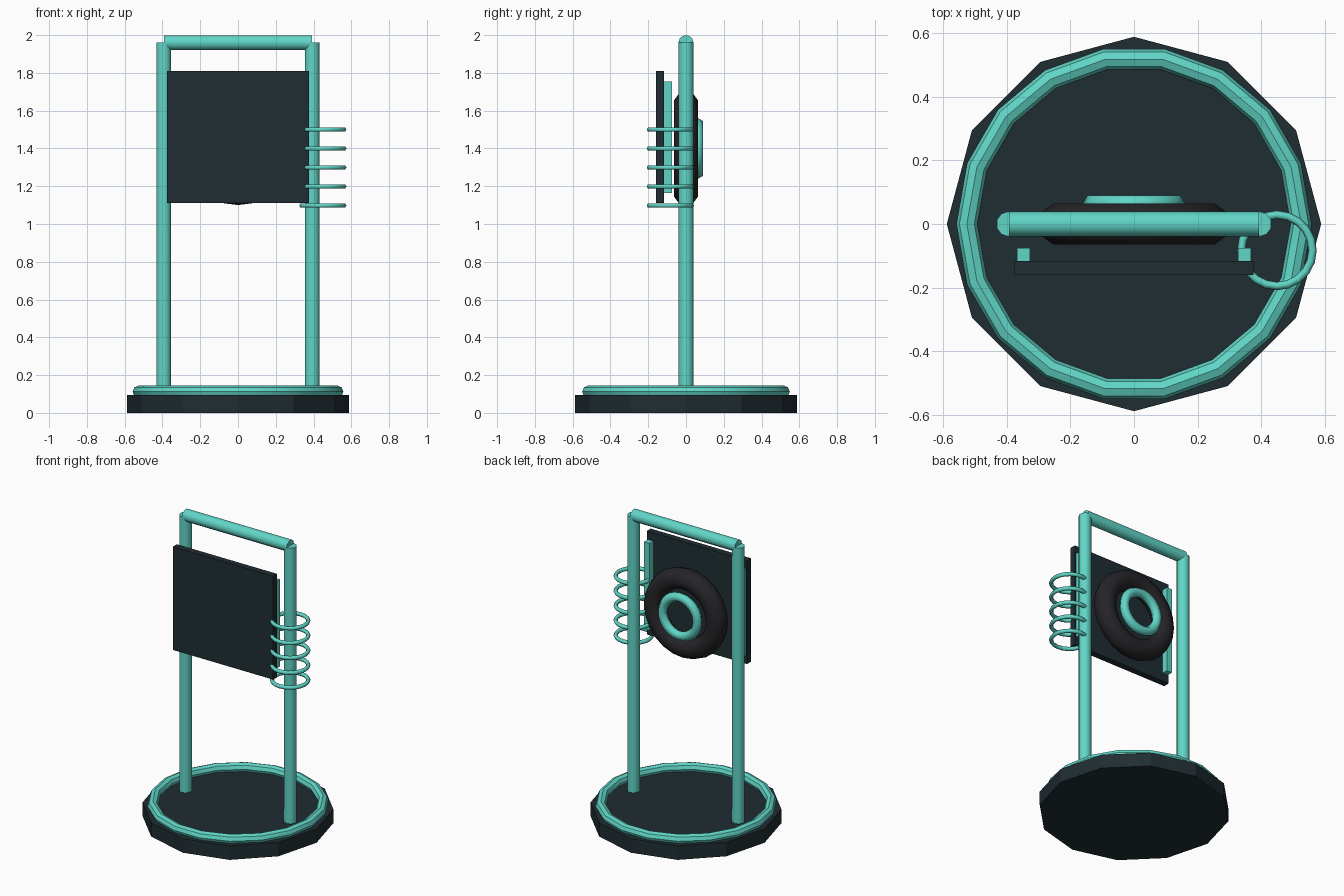
import bpy
from math import radians

if "Cube" in bpy.data.objects:
    bpy.data.objects.remove(bpy.data.objects["Cube"])


def material(name, rgb):
    m = bpy.data.materials.new(name)
    m.diffuse_color = (*rgb, 1)
    m.use_nodes = True
    m.node_tree.nodes["Principled BSDF"].inputs["Base Color"].default_value = m.diffuse_color
    return m


TEAL = material("teal", (0.12, 0.67, 0.57))
DARK = material("dark_slate", (0.014, 0.026, 0.032))
RUBBER = material("rubber", (0.018, 0.018, 0.021))


def finish(name, mat, smooth=None):
    ob = bpy.context.object
    ob.name = name
    ob.data.materials.append(mat)
    if smooth:
        bpy.ops.object.shade_smooth_by_angle(angle=radians(smooth))
    return ob


def box(name, lo, hi, mat):
    bpy.ops.mesh.primitive_cube_add(size=1, location=[(a + b) / 2 for a, b in zip(lo, hi)])
    bpy.context.object.scale = [b - a for a, b in zip(lo, hi)]
    bpy.ops.object.transform_apply(location=False, rotation=False, scale=True)
    return finish(name, mat)


def rod(name, loc, r, length, sides, mat, rot=(0, 0, 0), smooth=None):
    bpy.ops.mesh.primitive_cylinder_add(vertices=sides, radius=r, depth=length,
                                        location=loc, rotation=rot)
    return finish(name, mat, smooth)


def ring(name, loc, major, minor, segs, sides, mat, rot=(0, 0, 0), smooth=40):
    bpy.ops.mesh.primitive_torus_add(location=loc, rotation=rot, major_radius=major,
                                     minor_radius=minor, major_segments=segs,
                                     minor_segments=sides)
    return finish(name, mat, smooth)


FACING = (radians(90), 0, 0)

# Base plate and its trim ring
rod("base_plate", (0, 0, 0.047), 0.588, 0.094, 12, DARK)
ring("base_trim_ring", (0, 0, 0.112), 0.525, 0.033, 18, 8, TEAL)

# Frame: two posts and a top bar
for side, s in (("left", -1), ("right", 1)):
    rod(side + "_post", (s * 0.393, 0, 1.027), 0.04, 1.87, 10, TEAL, smooth=40)
rod("top_bar", (0, 0, 1.96), 0.04, 0.784, 10, TEAL, (0, radians(90), 0), 40)

# Front panel with two rear strips
box("front_panel", (-0.376, -0.16, 1.11), (0.376, -0.117, 1.81), DARK)
for side, s in (("left", -1), ("right", 1)):
    x = s * 0.347
    box(side + "_panel_strip", (x - 0.02, -0.117, 1.165), (x + 0.02, -0.075, 1.755), TEAL)

# Tyre-like ring and inner hub ring on the back
ring("rubber_ring", (0, 0, 1.4), 0.232, 0.068, 24, 10, RUBBER, FACING)
ring("hub_ring", (0, 0.063, 1.4), 0.13, 0.031, 24, 6, TEAL, FACING, 65)

# Stack of hose loops on the right side
for i in range(5):
    ring(f"hose_loop_{i + 1}", (0.449, -0.083, 1.098 + 0.1005 * i),
         0.112, 0.013, 20, 6, TEAL, smooth=65)
